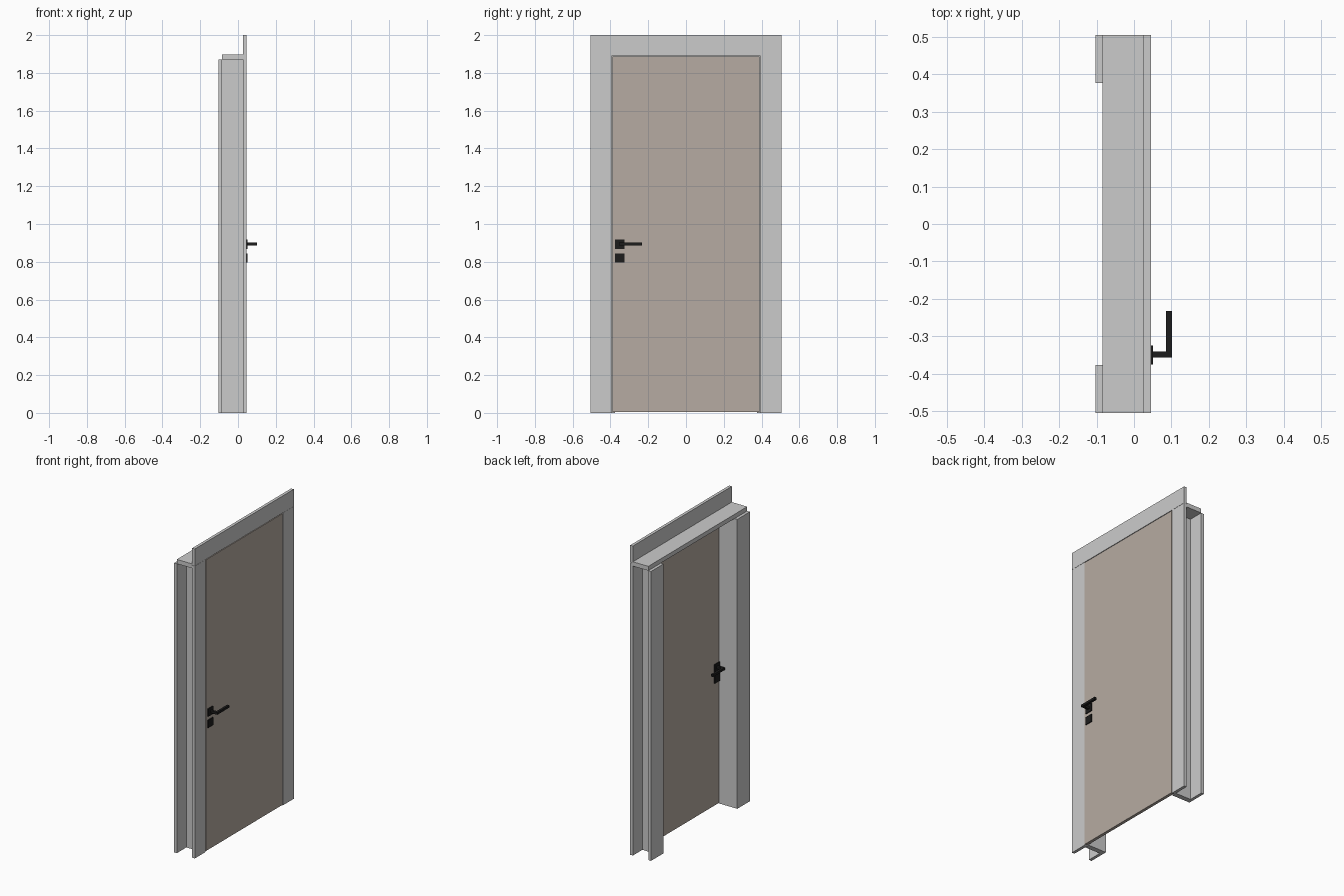
import bpy, bmesh
from mathutils import Vector

if "Cube" in bpy.data.objects:
    bpy.data.objects.remove(bpy.data.objects["Cube"])


def paint(name, rgb):
    mat = bpy.data.materials.new(name)
    mat.diffuse_color = (*rgb, 1)
    mat.use_nodes = True
    mat.node_tree.nodes["Principled BSDF"].inputs["Base Color"].default_value = mat.diffuse_color
    return mat


wood = paint("door_brown", (0.47, 0.41, 0.36))
black = paint("handle_black", (0.012, 0.012, 0.012))


def add_object(name, bm, mat=None):
    bmesh.ops.recalc_face_normals(bm, faces=bm.faces)
    mesh = bpy.data.meshes.new(name)
    bm.to_mesh(mesh)
    bm.free()
    ob = bpy.data.objects.new(name, mesh)
    bpy.context.collection.objects.link(ob)
    if mat:
        mesh.materials.append(mat)
    return ob


def box(name, x, y, z, mat=None):
    """Box from (min, max) ranges on each axis."""
    bm = bmesh.new()
    bmesh.ops.create_cube(bm, size=1)
    lo, hi = (Vector(p) for p in zip(x, y, z))
    for v in bm.verts:
        v.co = (lo + hi) / 2 + v.co * (hi - lo)
    return add_object(name, bm, mat)


def prism(name, outline, z, mat=None):
    """Extrude an xy outline between two heights."""
    bm = bmesh.new()
    face = bm.faces.new([bm.verts.new((px, py, z[0])) for px, py in outline])
    new = bmesh.ops.extrude_face_region(bm, geom=[face])["geom"]
    bmesh.ops.translate(bm, vec=(0, 0, z[1] - z[0]),
                        verts=[g for g in new if isinstance(g, bmesh.types.BMVert)])
    return add_object(name, bm, mat)


def mirror(ob, axis, center=None):
    mod = ob.modifiers.new("mirror", 'MIRROR')
    mod.use_axis = [i == axis for i in range(3)]
    mod.mirror_object = center


W = 0.505                                 # half width of the frame
BACK, LAP, FRONT = -0.084, 0.026, 0.045   # jamb back, door back, door front

# Side frame boards, mirrored across the opening
mirror(box("front_casing_side", (LAP, FRONT), (0.394, W), (0, 1.889)), 1)
mirror(box("back_casing_side", (-0.103, BACK), (0.376, W), (0, 1.87)), 1)
mirror(box("jamb_side", (BACK, LAP), (0.376, 0.408), (0, 1.87)), 1)

# Head boards
box("front_casing_head", (LAP, FRONT), (-W, W), (1.89, 2.0))
box("jamb_head", (BACK, LAP), (-W, W), (1.87, 1.898))

# Door leaf lapping over the front of the jambs
box("door_leaf", (LAP, FRONT), (-0.39, 0.39), (0.005, 1.886), wood)

# Handle set, mirrored through the middle of the leaf
center = bpy.data.objects.new("leaf_center", None)
center.location = ((LAP + FRONT) / 2, 0, 0)
center.hide_render = True
bpy.context.collection.objects.link(center)
bpy.context.view_layer.update()

py = (-0.375, -0.325)
plate_x = (FRONT, 0.051)
lever_outline = [(0.05, -0.356), (0.101, -0.356), (0.101, -0.233),
                 (0.086, -0.233), (0.086, -0.34), (0.05, -0.34)]
for part in (box("handle_rose", plate_x, py, (0.868, 0.918), black),
             box("lock_plate", plate_x, py, (0.795, 0.845), black),
             prism("lever", lever_outline, (0.886, 0.901), black)):
    mirror(part, 0, center)
